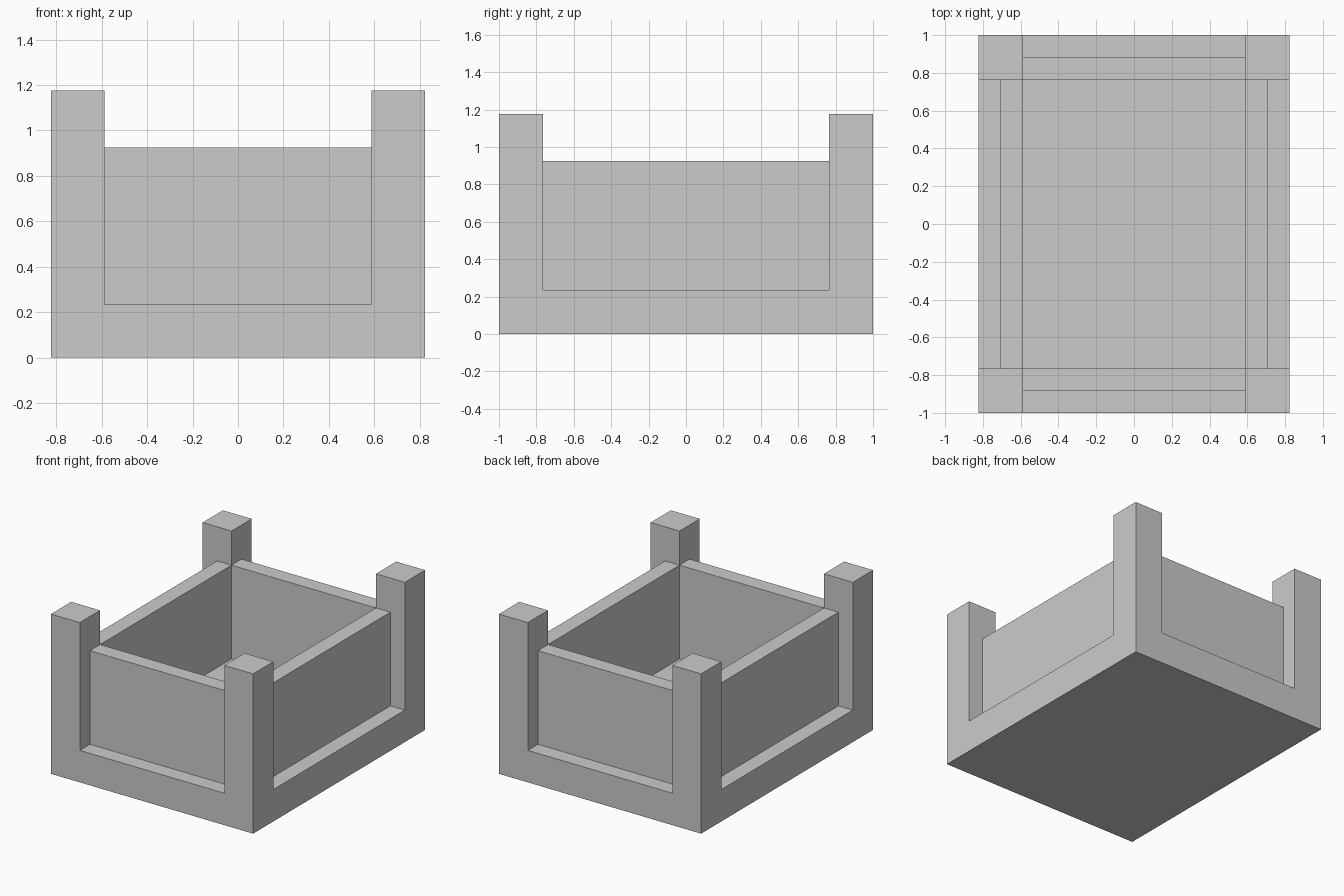
import bpy

if "Cube" in bpy.data.objects:
    bpy.data.objects.remove(bpy.data.objects["Cube"])

U = 2 / 17                      # building grid step
X, Y = 7 * U, 1.0               # outer half sizes
POST = 2 * U                    # post width and base height
TOP, RIM = 10 * U, 0.925        # post top and wall top
IX, IY = X - POST, Y - POST     # inner half sizes


def box(name, lo, hi):
    bpy.ops.mesh.primitive_cube_add(
        size=1, location=[(a + b) / 2 for a, b in zip(lo, hi)])
    ob = bpy.context.object
    ob.name = name
    ob.scale = [b - a for a, b in zip(lo, hi)]
    bpy.ops.object.transform_apply(location=True, rotation=False, scale=True)
    return ob


def mirrored(ob, x, y):
    mod = ob.modifiers.new("mirror", 'MIRROR')
    mod.use_axis = (x, y, False)
    origin = bpy.data.objects.get("mirror_centre")
    mod.mirror_object = origin


# helper at the origin for mirroring
centre = bpy.data.objects.new("mirror_centre", None)
bpy.context.collection.objects.link(centre)
centre.hide_render = True

# solid base slab
box("base", (-X, -Y, 0), (X, Y, POST))

# four corner posts
mirrored(box("corner_posts", (IX, IY, POST), (X, Y, TOP)), True, True)

# recessed walls, flush with the inner faces of the posts
mirrored(box("end_walls", (-IX, IY, POST), (IX, IY + U, RIM)), False, True)
mirrored(box("side_walls", (IX, -IY, POST), (IX + U, IY, RIM)), True, False)
